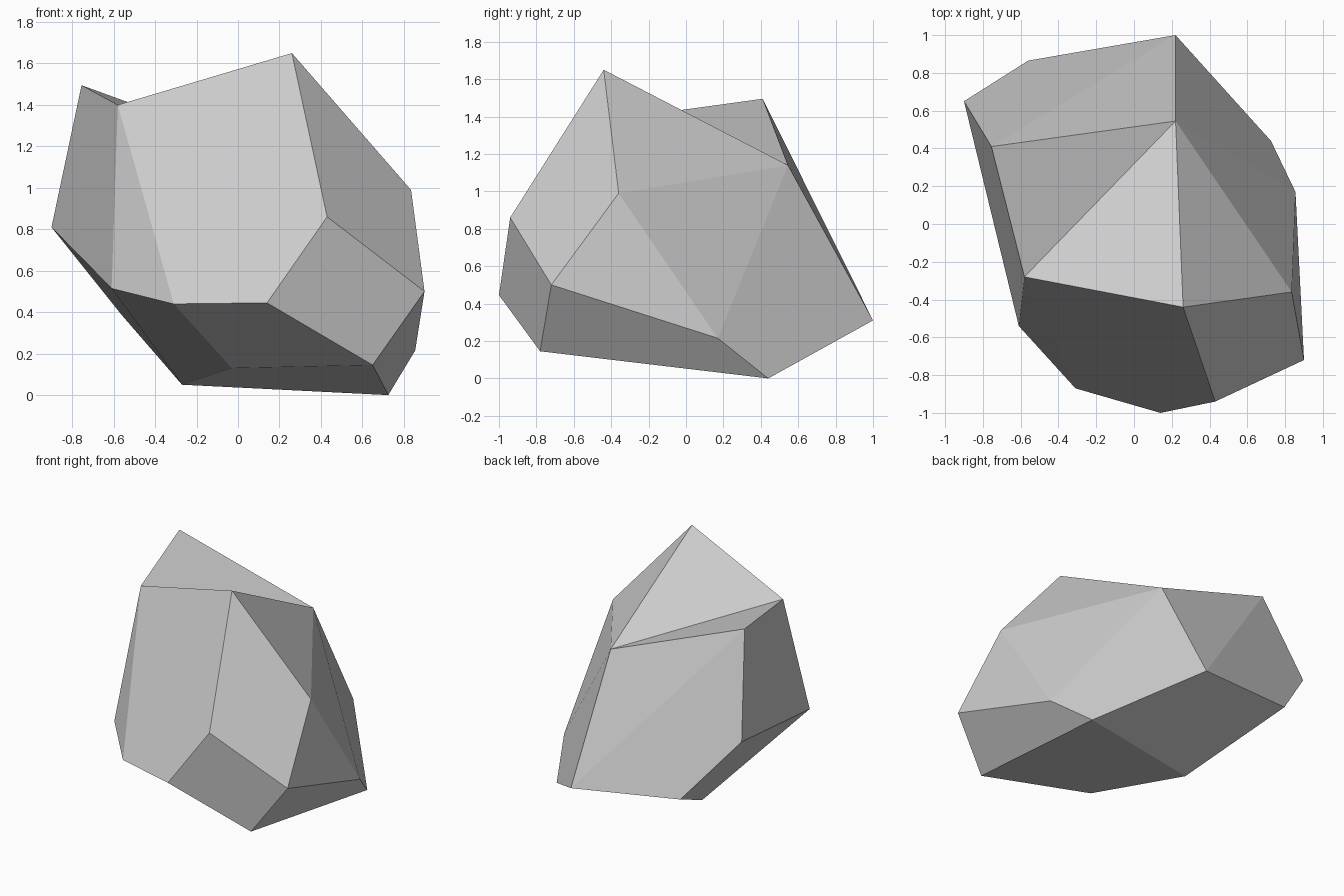
import bpy, bmesh

if "Cube" in bpy.data.objects:
    bpy.data.objects.remove(bpy.data.objects["Cube"])

# Corner points of the faceted boulder, one letter each
CORNERS = dict(
    A=(0.26, -0.44, 1.65), B=(-0.58, -0.28, 1.40), C=(-0.755, 0.41, 1.495),   # crown
    Q=(0.22, 0.545, 1.14), J=(0.835, -0.36, 0.99),                           # shoulders
    D=(-0.90, 0.65, 0.81), E=(-0.61, -0.54, 0.515), F=(-0.31, -0.87, 0.44),  # left girdle
    G=(0.14, -1.0, 0.445), H=(0.43, -0.94, 0.86), I=(0.90, -0.72, 0.50),     # front girdle
    L=(0.855, 0.17, 0.215), P=(0.22, 1.0, 0.31), R=(-0.56, 0.865, 0.385),    # back girdle
    K=(0.65, -0.78, 0.145), M=(0.725, 0.44, 0.0),                            # base
    N=(-0.27, 0.20, 0.05), O=(-0.03, -0.475, 0.13),
)

# Facets: front, top notch, right, left and back, underside
FACETS = ("ABFGH BEF HIKG AJIH "
          "ABQ BCQ AQJ "
          "JQL JLI QPML ILMK "
          "BCDE CQP CPRD "
          "GKOF FONE ENRD PRNM OKMN").split()

bm = bmesh.new()
verts = {name: bm.verts.new(co) for name, co in CORNERS.items()}
for facet in FACETS:
    bm.faces.new([verts[c] for c in facet])
bmesh.ops.recalc_face_normals(bm, faces=bm.faces)

# Flat-shaded boulder object
mesh = bpy.data.meshes.new("boulder")
bm.to_mesh(mesh)
bm.free()
bpy.context.collection.objects.link(bpy.data.objects.new("boulder", mesh))
